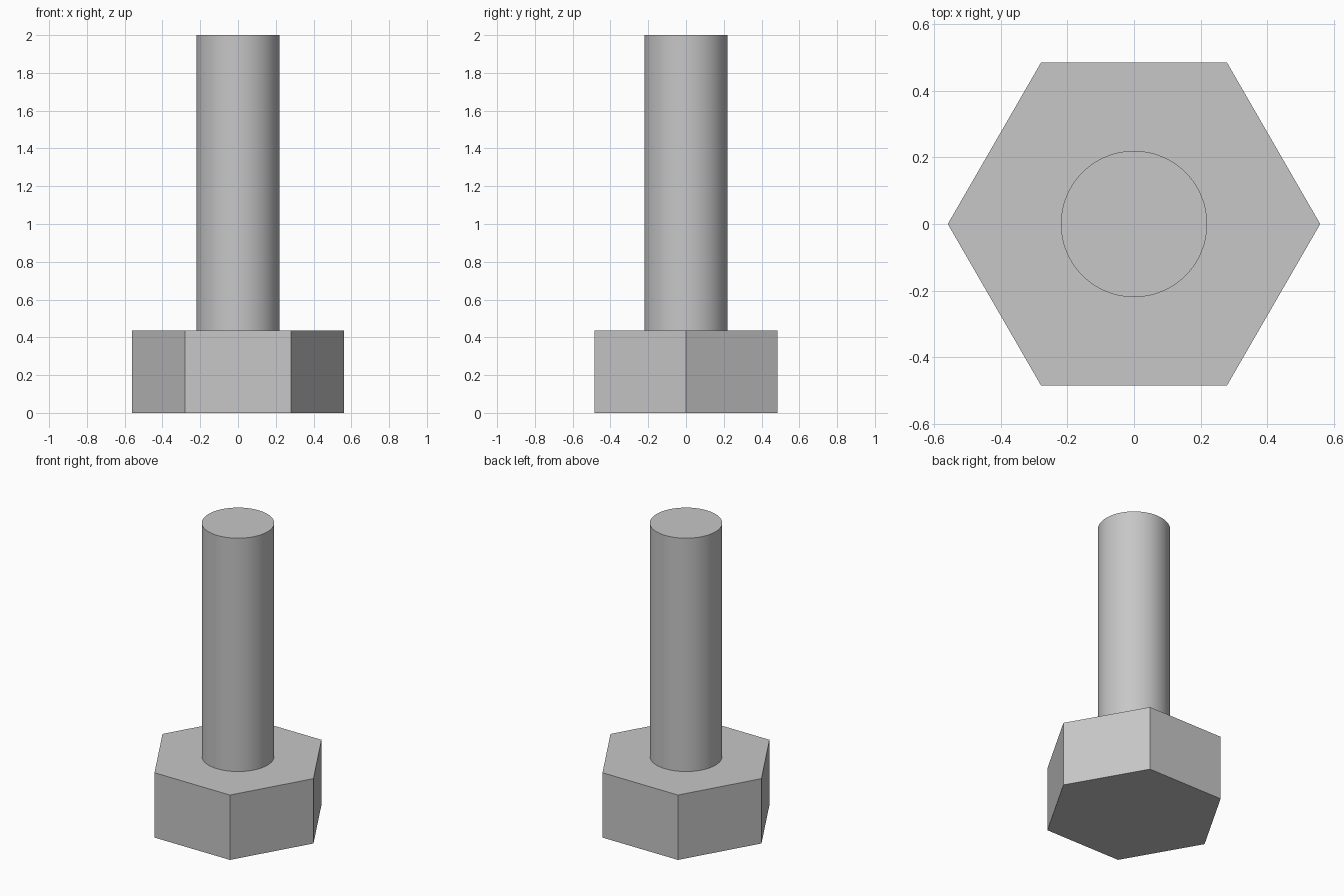
import bpy
import bmesh
from math import cos, sin, tau, radians

default_cube = bpy.data.objects.get("Cube")
if default_cube:
    bpy.data.objects.remove(default_cube, do_unlink=True)

HEAD_RADIUS, HEAD_HEIGHT = 0.56, 0.435
SHANK_RADIUS, TOTAL_HEIGHT = 0.22, 2.0

# Plain grey steel
steel = bpy.data.materials.new("grey_steel")
steel.use_nodes = True
colour = (0.57, 0.57, 0.57, 1)
steel.diffuse_color = colour
steel.node_tree.nodes["Principled BSDF"].inputs["Base Color"].default_value = colour


def prism(name, sides, radius, bottom, top):
    """Upright regular prism with a corner on +x."""
    bm = bmesh.new()
    ring = [bm.verts.new((radius * cos(tau * i / sides),
                          radius * sin(tau * i / sides), bottom))
            for i in range(sides)]
    base = bm.faces.new(ring)
    result = bmesh.ops.extrude_face_region(bm, geom=[base], use_keep_orig=True)
    raised = [v for v in result["geom"] if isinstance(v, bmesh.types.BMVert)]
    bmesh.ops.translate(bm, verts=raised, vec=(0, 0, top - bottom))
    bmesh.ops.recalc_face_normals(bm, faces=bm.faces)
    mesh = bpy.data.meshes.new(name)
    bm.to_mesh(mesh)
    bm.free()
    mesh.materials.append(steel)
    obj = bpy.data.objects.new(name, mesh)
    bpy.context.collection.objects.link(obj)
    return obj


# Hexagonal head
prism("hex_head", 6, HEAD_RADIUS, 0, HEAD_HEIGHT)

# Round shank standing on the head
shank = prism("shank", 96, SHANK_RADIUS, HEAD_HEIGHT, TOTAL_HEIGHT)
bpy.ops.object.select_all(action="DESELECT")
shank.select_set(True)
bpy.context.view_layer.objects.active = shank
bpy.ops.object.shade_smooth_by_angle(angle=radians(30))
